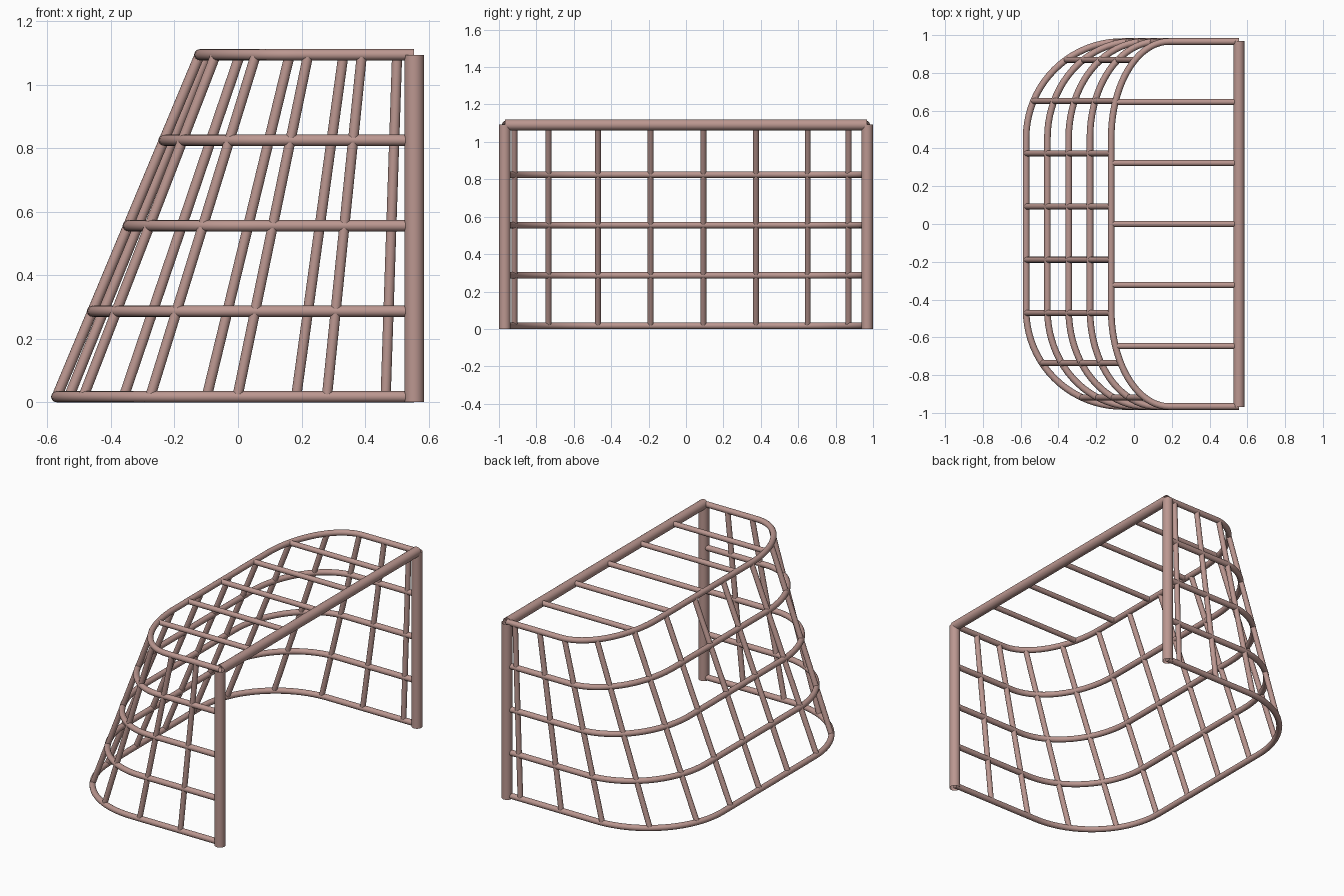
import bpy, bmesh
from math import sin, cos, pi
from mathutils import Vector

if "Cube" in bpy.data.objects:
    bpy.data.objects.remove(bpy.data.objects["Cube"])

FRONT, BACK = 0.555, -0.571      # x of goal mouth and of lowest rear rail
HALF_W, CORNER = 0.966, 0.51     # half width of the rails, corner radius
Z0, Z1 = 0.017, 1.094            # heights of lowest and top rail
TOP_SCALE = 0.6                  # depth of top rail relative to lowest
RAIL_R, BAR_R, POST_R = 0.0175, 0.016, 0.031

paint = bpy.data.materials.new("painted_metal")
paint.diffuse_color = (0.50, 0.31, 0.28, 1)
paint.use_nodes = True
paint.node_tree.nodes["Principled BSDF"].inputs["Base Color"].default_value = paint.diffuse_color


def tube(name, points, radius, up, sides=16):
    """Open-ended round tube swept along a list of points."""
    pts = [Vector(p) for p in points]
    up = Vector(up)
    bm = bmesh.new()
    rings = []
    for i, p in enumerate(pts):
        t = (pts[min(i + 1, len(pts) - 1)] - pts[max(i - 1, 0)]).normalized()
        a = t.cross(up).normalized()
        b = a.cross(t)
        rings.append([bm.verts.new(p + radius * (a * cos(2 * pi * k / sides) + b * sin(2 * pi * k / sides)))
                      for k in range(sides)])
    for r, s in zip(rings, rings[1:]):
        for k in range(sides):
            n = (k + 1) % sides
            bm.faces.new((r[k], r[n], s[n], s[k])).smooth = True
    bmesh.ops.recalc_face_normals(bm, faces=bm.faces)
    mesh = bpy.data.meshes.new(name)
    bm.to_mesh(mesh)
    bm.free()
    mesh.materials.append(paint)
    obj = bpy.data.objects.new(name, mesh)
    bpy.context.collection.objects.link(obj)
    return obj


def outline(s):
    """Point of the ground U-shape at arc length s, starting at the +y front end."""
    side = FRONT - BACK - CORNER
    arc = CORNER * pi / 2
    half = side + arc + HALF_W - CORNER
    sign = 1
    if s > half:
        s, sign = 2 * half - s, -1
    if s < side:
        x, y = FRONT - s, HALF_W
    elif s < side + arc:
        a = (s - side) / CORNER
        x, y = BACK + CORNER - CORNER * sin(a), HALF_W - CORNER + CORNER * cos(a)
    else:
        x, y = BACK, half - s
    return x, sign * y


SIDE = FRONT - BACK - CORNER
ARC = CORNER * pi / 2
TOTAL = 2 * (SIDE + ARC + HALF_W - CORNER)


def shell(s, f):
    """Point on the sloping cage: s along the outline, f from bottom 0 to top 1."""
    x, y = outline(s)
    k = 1 + (TOP_SCALE - 1) * f
    return FRONT - k * (FRONT - x), y, Z0 + f * (Z1 - Z0)


# Goal mouth: two posts and the crossbar
for side, y in (("left", -0.969), ("right", 0.969)):
    tube(f"post_{side}", [(FRONT, y, 0), (FRONT, y, 1.093)], POST_R, (0, 1, 0), 24)
tube("crossbar", [(FRONT, -0.969, 1.091), (FRONT, 0.969, 1.091)], 0.029, (0, 0, 1), 24)

# Horizontal U-shaped rails
stops = [0] + [SIDE + ARC * i / 20 for i in range(21)]
stops += [TOTAL - s for s in reversed(stops)]
for i in range(5):
    tube(f"rail_{i + 1}", [shell(s, i / 4) for s in stops], RAIL_R, (0, 0, 1))

# Sloping bars spaced evenly along the rails
first, last, count = 0.09, TOTAL - 0.275, 13
for i in range(count):
    s = first + (last - first) * i / (count - 1)
    tube(f"sloping_bar_{i + 1}", [shell(s, 0), shell(s, 1)], BAR_R, (0, 1, 0))

# Roof bars between rear top rail and crossbar
for i in range(-2, 3):
    y = i * 0.323
    s = next(TOTAL * k / 4000 for k in range(4001) if outline(TOTAL * k / 4000)[1] <= y)
    tube(f"roof_bar_{i + 3}", [(shell(s, 1)[0], y, Z1), (FRONT, y, Z1)], BAR_R, (0, 0, 1))
